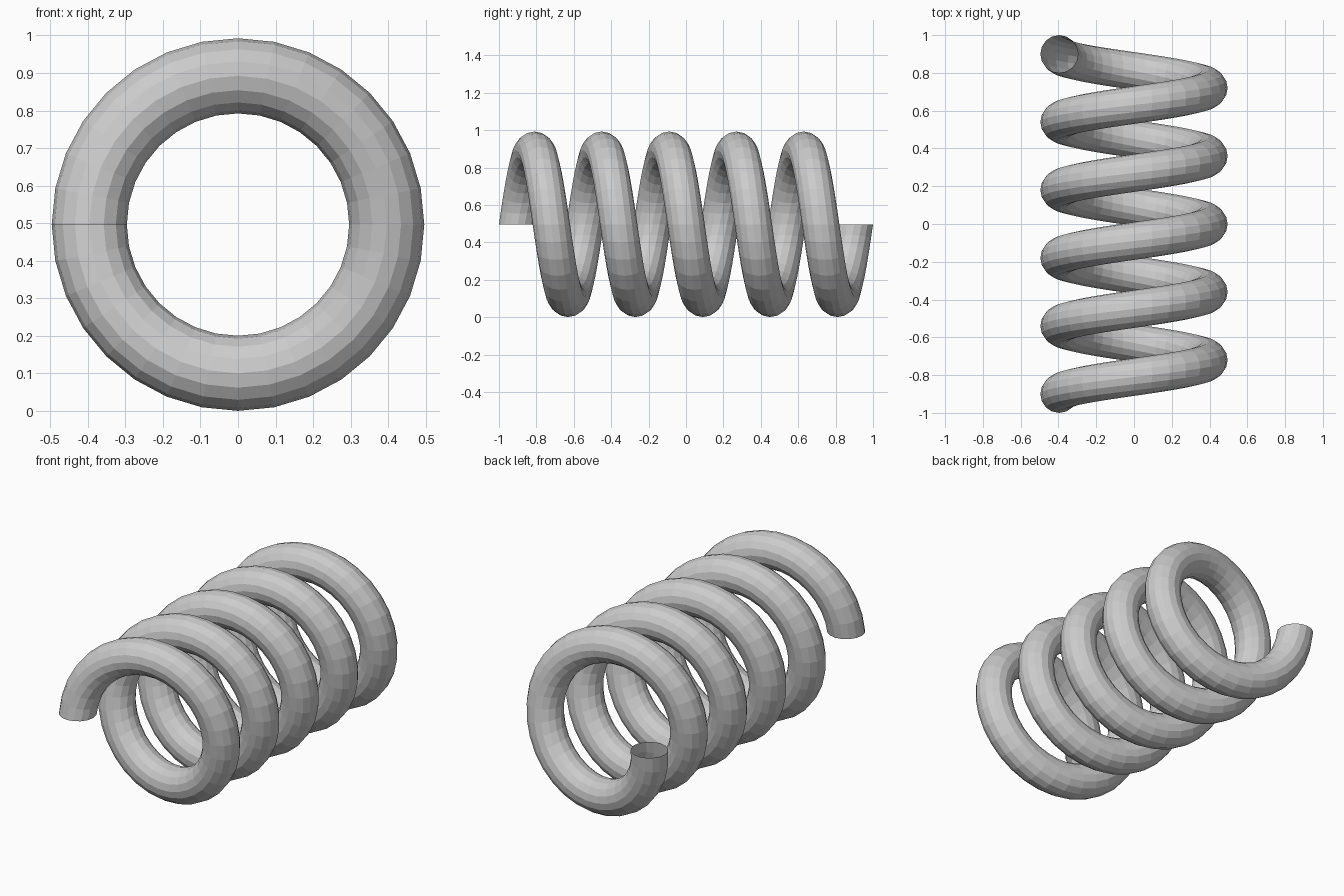
import bpy, bmesh, math
from mathutils import Matrix, Vector

if "Cube" in bpy.data.objects:
    bpy.data.objects.remove(bpy.data.objects["Cube"])

COIL_R, WIRE_R = 0.396, 0.1
TURNS, STEPS, PITCH = 5, 32, 0.36
CENTRE = Vector((0, 0, 0.4965))

# Wire cross-section: a horizontal open circle at the front end of the coil
bm = bmesh.new()
start = Matrix.Translation(CENTRE + Vector((-COIL_R, -TURNS * PITCH / 2, 0)))
bmesh.ops.create_circle(bm, cap_ends=False, segments=16, radius=WIRE_R, matrix=start)

# Sweep it around the y axis while advancing along it
bmesh.ops.spin(bm, geom=bm.verts[:] + bm.edges[:], cent=CENTRE, axis=(0, 1, 0),
               dvec=(0, PITCH / STEPS, 0), angle=TURNS * 2 * math.pi,
               steps=TURNS * STEPS, use_merge=False, use_duplicate=False)
bmesh.ops.recalc_face_normals(bm, faces=bm.faces[:])

mesh = bpy.data.meshes.new("coil_spring")
bm.to_mesh(mesh)
bm.free()
bpy.context.collection.objects.link(bpy.data.objects.new("coil_spring", mesh))
